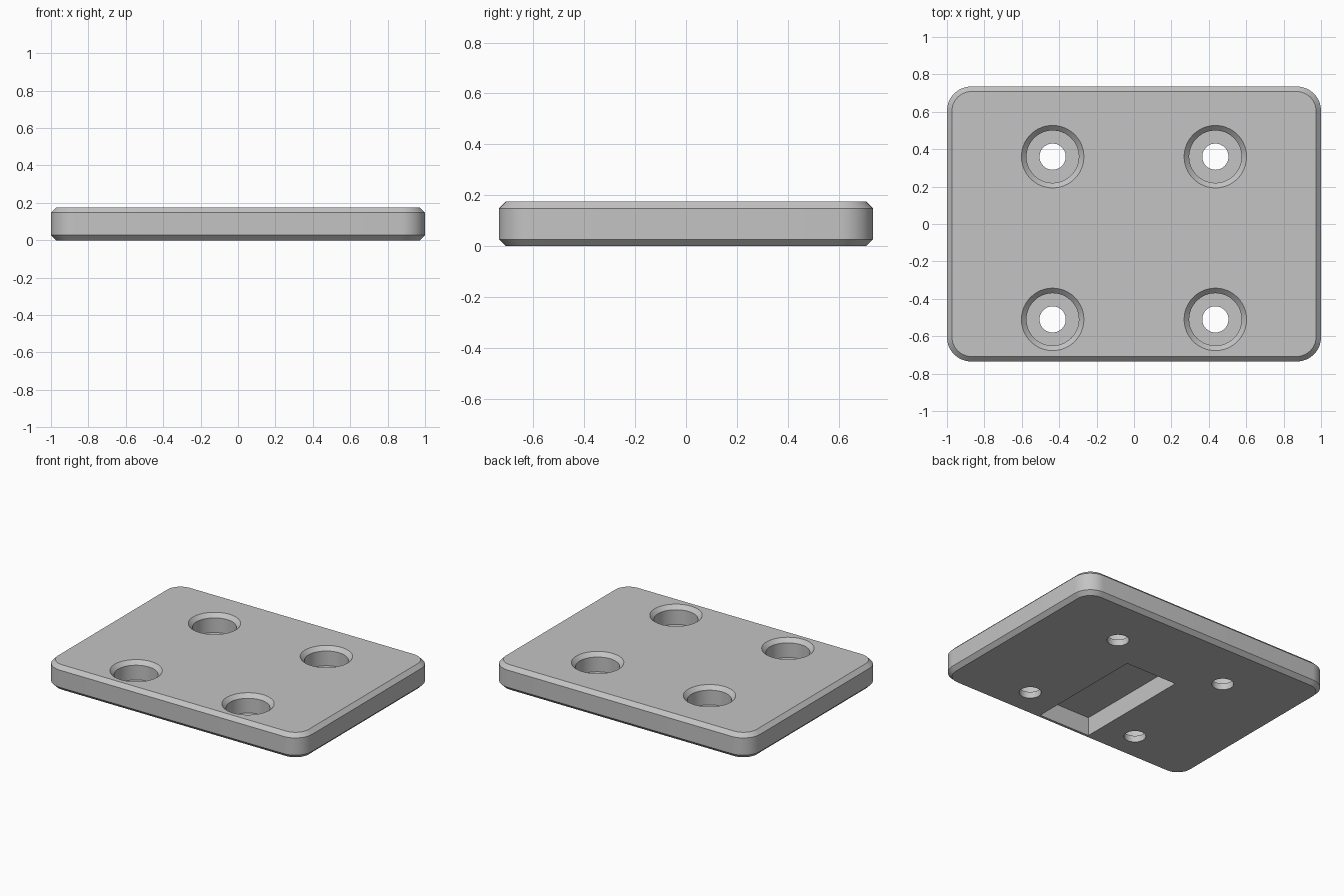
import bpy
import bmesh
from math import cos, sin, pi, radians

cube = bpy.data.objects.get("Cube")
if cube:
    bpy.data.objects.remove(cube, do_unlink=True)

HALF_X, HALF_Y, HEIGHT = 1.0, 0.735, 0.175
CORNER, CHAMFER = 0.13, 0.027
FLOOR = 0.045          # height of the counterbore floor
BORE, HOLE = 0.14, 0.07

grey = bpy.data.materials.new("plain grey")
grey.use_nodes = True
grey.diffuse_color = (0.55, 0.55, 0.55, 1)
shader = next(n for n in grey.node_tree.nodes if n.type == 'BSDF_PRINCIPLED')
shader.inputs["Base Color"].default_value = grey.diffuse_color


def rounded_ring(inset, z, steps=12):
    """Rounded rectangle outline, moved inward by inset."""
    ring = []
    radius = CORNER - inset
    signs = ((1, 1), (-1, 1), (-1, -1), (1, -1))
    for quarter, (sx, sy) in enumerate(signs):
        for i in range(steps + 1):
            a = (quarter + i / steps) * pi / 2
            ring.append((sx * (HALF_X - CORNER) + radius * cos(a),
                         sy * (HALF_Y - CORNER) + radius * sin(a), z))
    return ring


def circle_ring(x, y, radius, z, steps=64):
    return [(x + radius * cos(2 * pi * i / steps),
             y + radius * sin(2 * pi * i / steps), z) for i in range(steps)]


def loft(name, rings):
    """Closed solid through a stack of outlines."""
    bm = bmesh.new()
    loops = [[bm.verts.new(p) for p in ring] for ring in rings]
    count = len(loops[0])
    for low, high in zip(loops, loops[1:]):
        for i in range(count):
            j = (i + 1) % count
            bm.faces.new((low[i], low[j], high[j], high[i]))
    bm.faces.new(loops[0][::-1])
    bm.faces.new(loops[-1])
    bmesh.ops.recalc_face_normals(bm, faces=bm.faces)
    mesh = bpy.data.meshes.new(name)
    bm.to_mesh(mesh)
    bm.free()
    mesh.materials.append(grey)
    obj = bpy.data.objects.new(name, mesh)
    bpy.context.collection.objects.link(obj)
    return obj


# Plate with rounded corners and chamfered top and bottom rims
plate = loft("mounting_plate", [
    rounded_ring(CHAMFER, 0),
    rounded_ring(0, CHAMFER),
    rounded_ring(0, HEIGHT - CHAMFER),
    rounded_ring(CHAMFER, HEIGHT)])

# Counterbored screw holes with a chamfered mouth
cutters = []
for x in (-0.435, 0.435):
    for y in (-0.51, 0.36):
        profile = ((HOLE, -0.1), (HOLE, FLOOR), (BORE, FLOOR),
                   (BORE, HEIGHT - CHAMFER), (BORE + 2 * CHAMFER, HEIGHT + CHAMFER))
        cutters.append(loft("screw_hole_cutter",
                            [circle_ring(x, y, r, z) for r, z in profile]))

# Rectangular pocket in the underside
pocket = [(-0.2, -0.69), (0.2, -0.69), (0.2, 0.17), (-0.2, 0.17)]
cutters.append(loft("pocket_cutter",
                    [[(x, y, z) for x, y in pocket] for z in (-0.1, 0.13)]))

bpy.ops.object.select_all(action='DESELECT')
bpy.context.view_layer.objects.active = plate
plate.select_set(True)
for cutter in cutters:
    cutter.hide_render = True
    mod = plate.modifiers.new("cut", 'BOOLEAN')
    mod.operation = 'DIFFERENCE'
    mod.solver = 'EXACT'
    mod.object = cutter
    bpy.ops.object.modifier_apply(modifier=mod.name)
    bpy.data.objects.remove(cutter, do_unlink=True)

bpy.ops.object.shade_smooth_by_angle(angle=radians(30))
